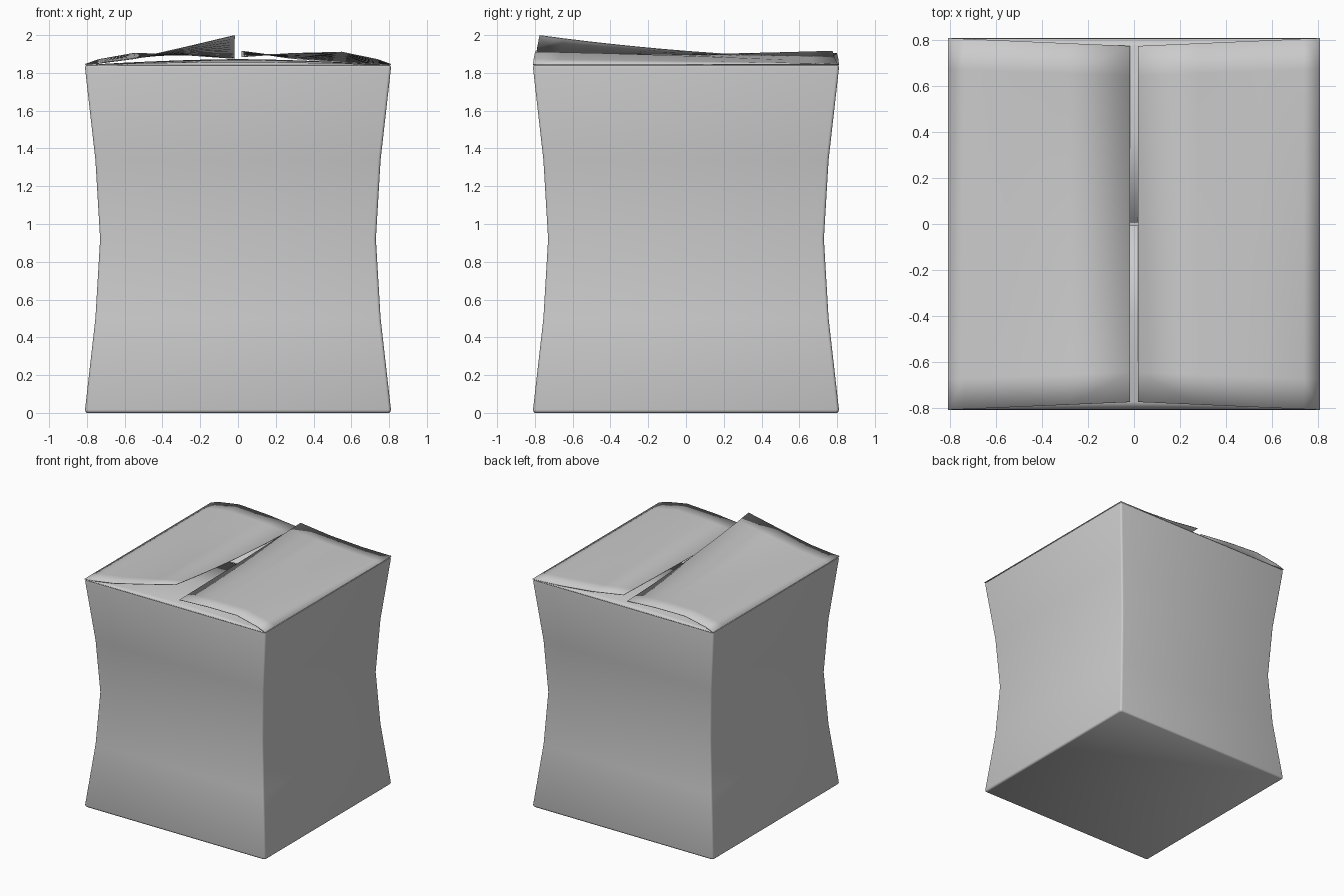
import bpy, bmesh, math
from mathutils import Vector

if "Cube" in bpy.data.objects:
    bpy.data.objects.remove(bpy.data.objects["Cube"])


def finish(name, bm, thickness=0):
    me = bpy.data.meshes.new(name)
    bm.to_mesh(me)
    bm.free()
    ob = bpy.data.objects.new(name, me)
    bpy.context.collection.objects.link(ob)
    bpy.ops.object.select_all(action='DESELECT')
    ob.select_set(True)
    bpy.context.view_layer.objects.active = ob
    bpy.ops.object.shade_smooth_by_angle(angle=math.radians(35))
    if thickness:
        mod = ob.modifiers.new("thickness", 'SOLIDIFY')
        mod.thickness = thickness
        mod.offset = -1
    return ob


def sheet(name, rows, thickness=0.004):
    """Upward-facing sheet through a grid of points."""
    bm = bmesh.new()
    vs = [[bm.verts.new(p) for p in row] for row in rows]
    for a, b in zip(vs, vs[1:]):
        for i in range(len(a) - 1):
            f = bm.faces.new((a[i], a[i + 1], b[i + 1], b[i]))
            f.normal_update()
            if f.normal.z < 0:
                f.normal_flip()
    return finish(name, bm, thickness)


# Carton walls: square rings pinched at the waist, small rounded corners
levels = [(0, .800), (.006, .807), (.016, .81), (.5, .755), (.92, .73),
          (1.34, .755), (1.826, .81), (1.838, .808), (1.845, .80)]
bm = bmesh.new()
rings = []
R = 0.015
for z, h in levels:
    ring = []
    for q in range(4):
        for k in range(4):
            a = math.radians(90 * q + 30 * k)
            sx = 1 if q in (0, 3) else -1
            sy = 1 if q in (0, 1) else -1
            ring.append(bm.verts.new((sx * (h - R) + R * math.cos(a),
                                      sy * (h - R) + R * math.sin(a), z)))
    rings.append(ring)
for a, b in zip(rings, rings[1:]):
    for i in range(16):
        j = (i + 1) % 16
        bm.faces.new((a[i], a[j], b[j], b[i]))
bm.faces.new(rings[0][::-1])
finish("box_body", bm)

# Inner flaps: front and back, gently domed
inner = [(.808, 0), (.775, .5), (.4, .85), (.006, 1)]
for s, label in ((-1, "front"), (1, "back")):
    rows = []
    for y, t in inner:
        rows.append([(x / 10 * .8, s * y,
                      1.843 + .03 * t * (1 - (abs(x) / 10) ** 1.6))
                     for x in range(-10, 11, 2)])
    sheet("inner_flap_" + label, rows)

# Outer flaps: heights at stations from hinge to free edge,
# for the front end, the middle and the back end
stations = [.81, .74, .55, .28, .018]
outer = {
    "left": (-1, [1.847, 1.852, 1.877, 1.938, 2.0],
             [1.847, 1.862, 1.885, 1.905, 1.917],
             [1.847, 1.872, 1.906, 1.898, 1.878]),
    "right": (1, [1.847, 1.873, 1.912, 1.905, 1.887],
              [1.847, 1.862, 1.890, 1.898, 1.898],
              [1.847, 1.849, 1.856, 1.879, 1.917]),
}
N = 12
for label, (s, front, mid, back) in outer.items():
    rows = []
    for x, f, m, b in zip(stations, front, mid, back):
        half = .81 - .035 * (.81 - x) / .81
        row = []
        for i in range(N + 1):
            t = 2 * i / N - 1
            # quadratic through front, middle and back
            z = m + (b - f) / 2 * t + ((f + b) / 2 - m) * t * t
            row.append(Vector((s * x, half * t, z)))
        rows.append(row)
    sheet("outer_flap_" + label, rows)
